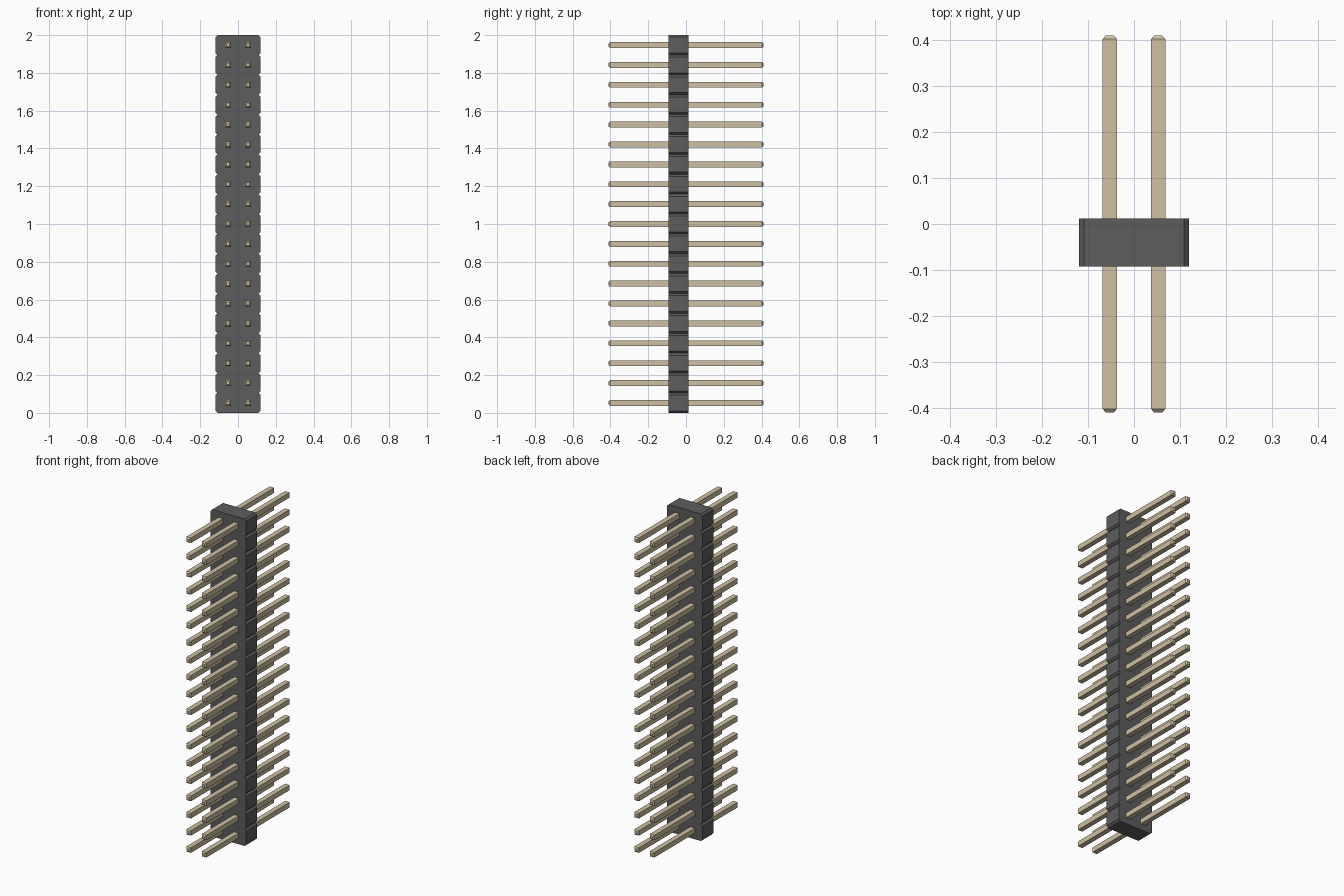
import bpy, bmesh

if "Cube" in bpy.data.objects:
    bpy.data.objects.remove(bpy.data.objects["Cube"])

ROWS = 19
PITCH = 2.0 / ROWS
HALF_W = 0.12          # body half width
CH = 0.011             # corner chamfer of each body segment
Y0, Y1 = -0.092, 0.012 # body depth range
PIN = 0.0155           # pin half thickness
PIN_LEN = 0.41
TIP, TIP_IN = 0.008, 0.007


def material(name, color):
    m = bpy.data.materials.new(name)
    m.diffuse_color = (*color, 1)
    m.use_nodes = True
    m.node_tree.nodes["Principled BSDF"].inputs["Base Color"].default_value = m.diffuse_color
    return m


def finish(bm, name, mat):
    bmesh.ops.recalc_face_normals(bm, faces=bm.faces)
    me = bpy.data.meshes.new(name)
    bm.to_mesh(me)
    bm.free()
    me.materials.append(mat)
    ob = bpy.data.objects.new(name, me)
    bpy.context.collection.objects.link(ob)
    return ob


plastic = material("dark_plastic", (0.11, 0.11, 0.11))
metal = material("pale_gold", (0.62, 0.53, 0.36))

# Housing: notched outline in the xz plane, extruded through its depth
right = []
for i in range(ROWS):
    z = i * PITCH
    right += [(HALF_W - CH, z), (HALF_W, z + CH), (HALF_W, z + PITCH - CH)]
right.append((HALF_W - CH, ROWS * PITCH))
outline = right + [(-x, z) for x, z in reversed(right)]
bm = bmesh.new()
face = bm.faces.new([bm.verts.new((x, Y0, z)) for x, z in outline])
ext = bmesh.ops.extrude_face_region(bm, geom=[face])
bmesh.ops.translate(bm, vec=(0, Y1 - Y0, 0),
                    verts=[v for v in ext["geom"] if isinstance(v, bmesh.types.BMVert)])
finish(bm, "housing", plastic)

# Pins: square bars with tapered tips, passing through the housing
sections = [(-PIN_LEN, PIN - TIP_IN), (-PIN_LEN + TIP, PIN),
            (PIN_LEN - TIP, PIN), (PIN_LEN, PIN - TIP_IN)]


def add_pin(bm, cx, cz):
    rings = [[bm.verts.new((cx + sx * r, y, cz + sz * r))
              for sx, sz in ((-1, -1), (1, -1), (1, 1), (-1, 1))]
             for y, r in sections]
    for a, b in zip(rings, rings[1:]):
        for k in range(4):
            n = (k + 1) % 4
            bm.faces.new((a[k], a[n], b[n], b[k]))
    bm.faces.new(rings[0])
    bm.faces.new(rings[-1])


for side, name in ((-1, "left_pins"), (1, "right_pins")):
    bm = bmesh.new()
    for i in range(ROWS):
        add_pin(bm, side * PITCH / 2, (i + 0.5) * PITCH)
    finish(bm, name, metal)
